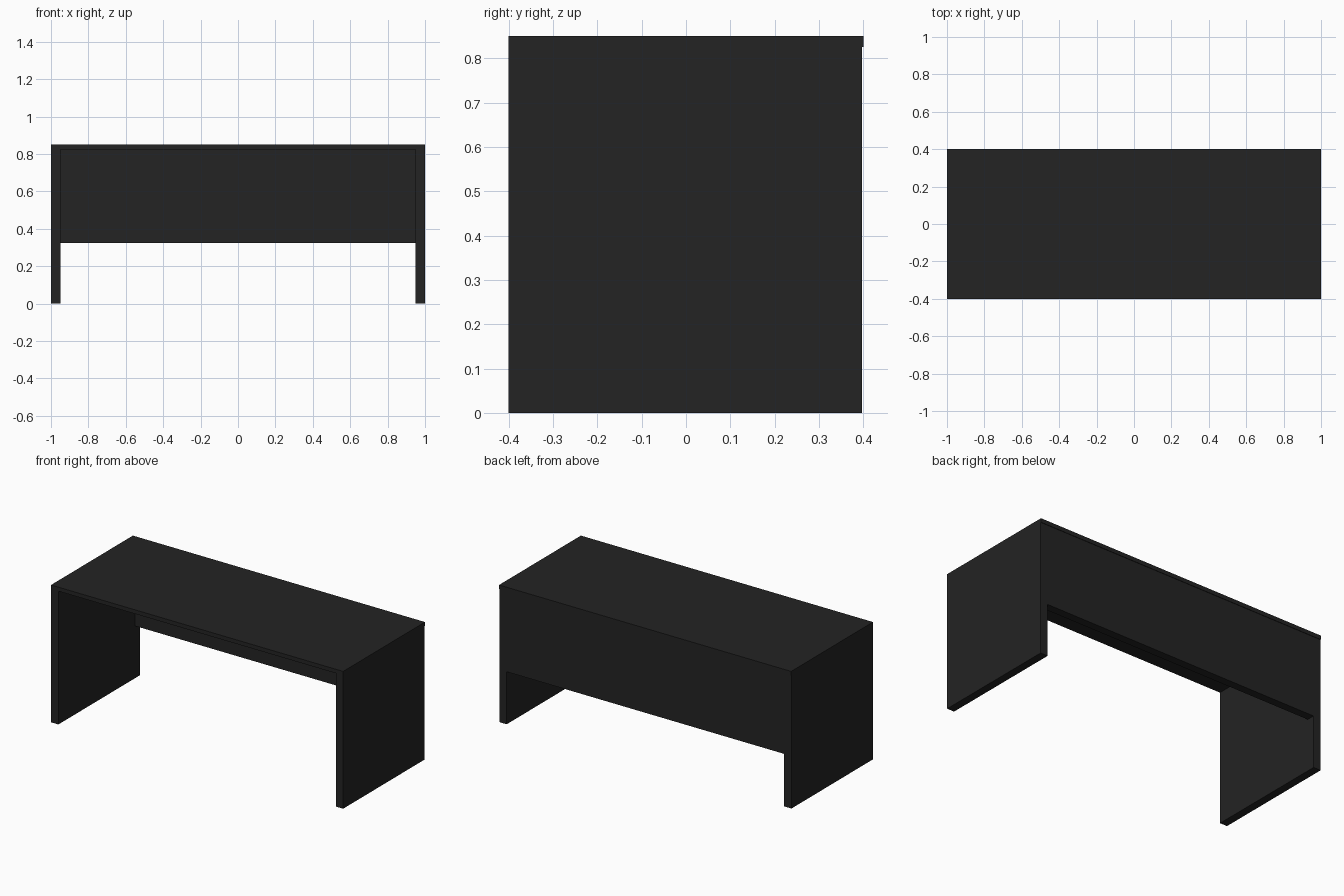
import bpy

if "Cube" in bpy.data.objects:
    bpy.data.objects.remove(bpy.data.objects["Cube"])

black = bpy.data.materials.new("matte black")
black.diffuse_color = (0.017, 0.017, 0.017, 1.0)
black.use_nodes = True
black.node_tree.nodes["Principled BSDF"].inputs["Base Color"].default_value = black.diffuse_color


def box(name, lo, hi):
    """Axis-aligned board between two corners."""
    mid = [(a + b) / 2 for a, b in zip(lo, hi)]
    bpy.ops.mesh.primitive_cube_add(size=1, location=mid)
    ob = bpy.context.object
    ob.name = name
    ob.scale = [b - a for a, b in zip(lo, hi)]
    bpy.ops.object.transform_apply(location=False, rotation=False, scale=True)
    ob.data.materials.append(black)
    return ob


TOP, UNDER, BACK = 0.85, 0.825, 0.397

# Desk top
box("desk_top", (-1, -0.4, UNDER), (1, 0.4, TOP))

# Slab legs at both ends
for side, x0 in (("left", -1.0), ("right", 0.95)):
    box(side + "_leg_panel", (x0, -0.4, 0), (x0 + 0.05, BACK, UNDER))

# Modesty panel between the legs at the back
box("back_panel", (-0.95, BACK - 0.05, 0.325), (0.95, BACK, UNDER))
